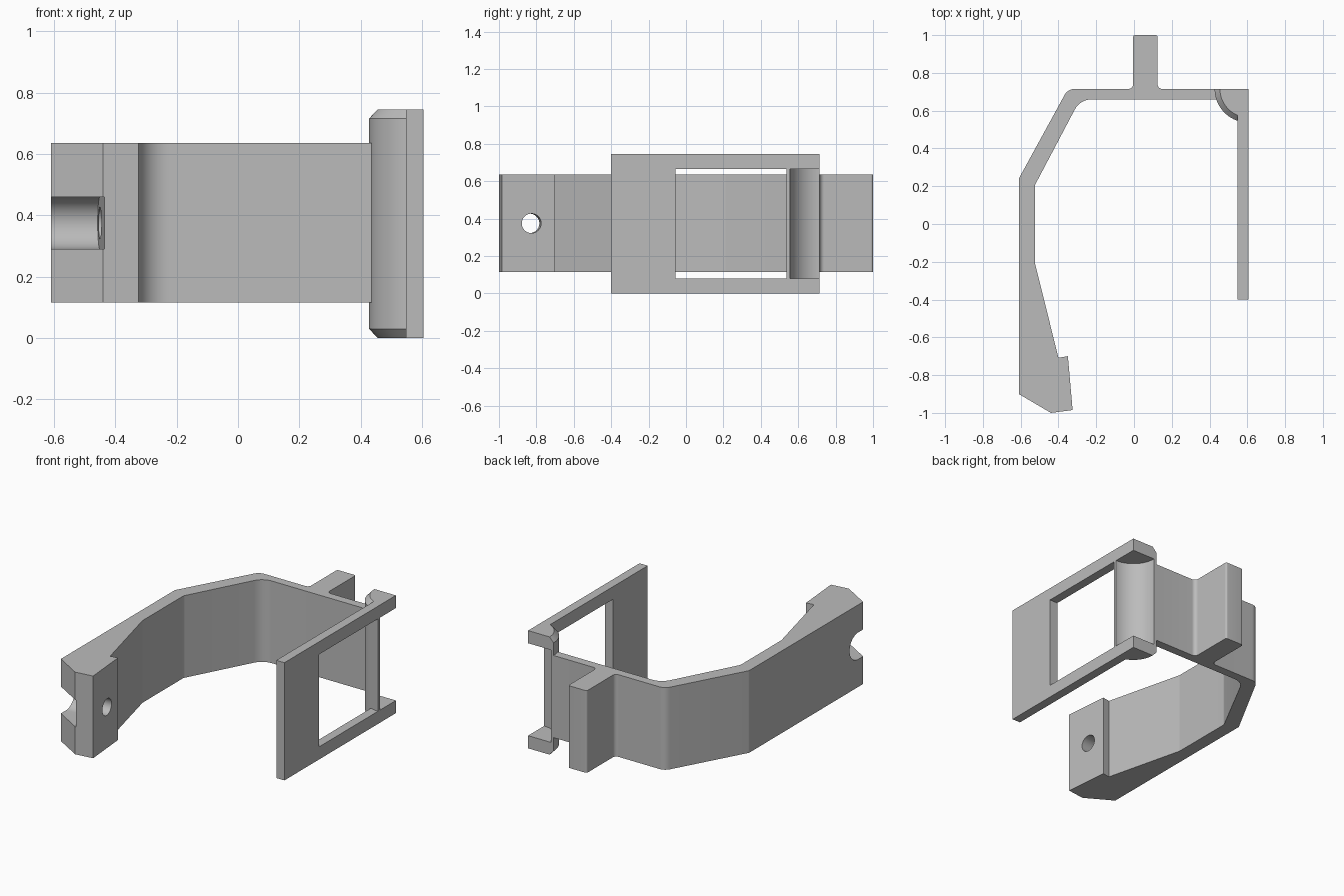
import bpy, bmesh, math
from mathutils import Vector, Matrix

cube = bpy.data.objects.get("Cube")
if cube:
    bpy.data.objects.remove(cube, do_unlink=True)

grey = bpy.data.materials.new("plain grey")
grey.use_nodes = True
colour = (0.5, 0.5, 0.5, 1)
grey.diffuse_color = colour
grey.node_tree.nodes["Principled BSDF"].inputs["Base Color"].default_value = colour


def loft(name, levels):
    """Solid through outlines of equal length, given as (points, z) from the bottom up."""
    bm = bmesh.new()
    rings = [[bm.verts.new((p[0], p[1], z)) for p in pts] for pts, z in levels]
    n = len(rings[0])
    bm.faces.new(rings[0][::-1])
    bm.faces.new(rings[-1])
    for low, high in zip(rings, rings[1:]):
        for i in range(n):
            j = (i + 1) % n
            bm.faces.new((low[i], low[j], high[j], high[i]))
    bmesh.ops.recalc_face_normals(bm, faces=bm.faces)
    mesh = bpy.data.meshes.new(name)
    bm.to_mesh(mesh)
    bm.free()
    mesh.materials.append(grey)
    obj = bpy.data.objects.new(name, mesh)
    bpy.context.collection.objects.link(obj)
    return obj


def prism(name, pts, z0, z1):
    return loft(name, [(pts, z0), (pts, z1)])


def box(name, x0, x1, y0, y1, z0, z1):
    return prism(name, [(x0, y0), (x1, y0), (x1, y1), (x0, y1)], z0, z1)


def arc(cx, cy, r, start, end, steps=24):
    angles = [math.radians(start + (end - start) * i / steps) for i in range(steps + 1)]
    return [(cx + r * math.cos(a), cy + r * math.sin(a)) for a in angles]


def rounded(corners, steps=8):
    """Outline whose (x, y, radius) corners are filleted."""
    out = []
    for i, (x, y, r) in enumerate(corners):
        p = Vector((x, y))
        if not r:
            out.append(p)
            continue
        a = (Vector(corners[i - 1][:2]) - p).normalized()
        b = (Vector(corners[(i + 1) % len(corners)][:2]) - p).normalized()
        half = a.angle(b) / 2
        centre = p + (a + b).normalized() * (r / math.sin(half))
        start = (p + a * (r / math.tan(half)) - centre).normalized()
        end = (p + b * (r / math.tan(half)) - centre).normalized()
        for k in range(steps + 1):
            t = k / steps
            out.append(centre + (start.slerp(end, t)).normalized() * r)
    return out


def boolean(target, tool, operation):
    tool.hide_render = True
    mod = target.modifiers.new(operation.lower(), "BOOLEAN")
    mod.operation, mod.object, mod.solver = operation, tool, "EXACT"
    bpy.context.view_layer.objects.active = target
    bpy.ops.object.modifier_apply(modifier=mod.name)
    bpy.data.objects.remove(tool, do_unlink=True)


# Curved arm with the rear tab and the hooked tip
arm = prism("clamp_arm", rounded([
    (-0.61, -0.9, 0), (-0.44, -1, 0), (-0.325, -0.985, 0), (-0.35, -0.7, 0),
    (-0.4, -0.708, 0), (-0.525, -0.205, 0.04), (-0.525, 0.205, 0.04),
    (-0.285, 0.66, 0.1), (0.438, 0.66, 0), (0.438, 0.715, 0),
    (0.125, 0.715, 0.025), (0.125, 1, 0.012), (-0.005, 1, 0.012),
    (-0.005, 0.715, 0.025), (-0.35, 0.715, 0.06), (-0.61, 0.24, 0.02)]), 0.115, 0.635)

# Screw hole and open-fronted screw recess, square to the tip face
tilt = Matrix.Translation((-0.45, -0.836, 0.375)) @ Matrix.Rotation(math.radians(5), 4, "Z") \
    @ Matrix.Rotation(math.radians(-90), 4, "Y")
recess = prism("recess_cutter", arc(0, 0, 0.085, 0, 180) + [(-0.085, -0.4), (0.085, -0.4)], 0, 0.4)
hole = prism("hole_cutter", arc(0, 0, 0.052, 0, 352.5, 47), -0.4, 0.1)
for cutter in (recess, hole):
    cutter.matrix_world = tilt
    bpy.context.view_layer.update()
    boolean(arm, cutter, "DIFFERENCE")

# Side plate with a window open to the rear
plate = box("side_plate", 0.548, 0.605, -0.4, 0.715, 0, 0.745)
boolean(plate, box("window_cutter", 0.4, 0.8, -0.055, 0.9, 0.08, 0.665), "DIFFERENCE")

# Hollow quarter-round corner post with chamfered ends
cx, cy = 0.605, 0.715
wide, narrow = [[(cx, cy)] + arc(cx, cy, r, 180, 270) for r in (0.178, 0.15)]
post = loft("corner_post", [(narrow, 0), (wide, 0.03), (wide, 0.715), (narrow, 0.745)])
boolean(post, prism("hollow_cutter", arc(cx, cy, 0.16, 0, 356.25, 95), 0.08, 0.665), "DIFFERENCE")

# Join into one body
boolean(plate, post, "UNION")
boolean(arm, plate, "UNION")
arm.name = "clamp_bracket"
bpy.ops.object.select_all(action="DESELECT")
arm.select_set(True)
bpy.context.view_layer.objects.active = arm
bpy.ops.object.shade_smooth_by_angle(angle=math.radians(25))
